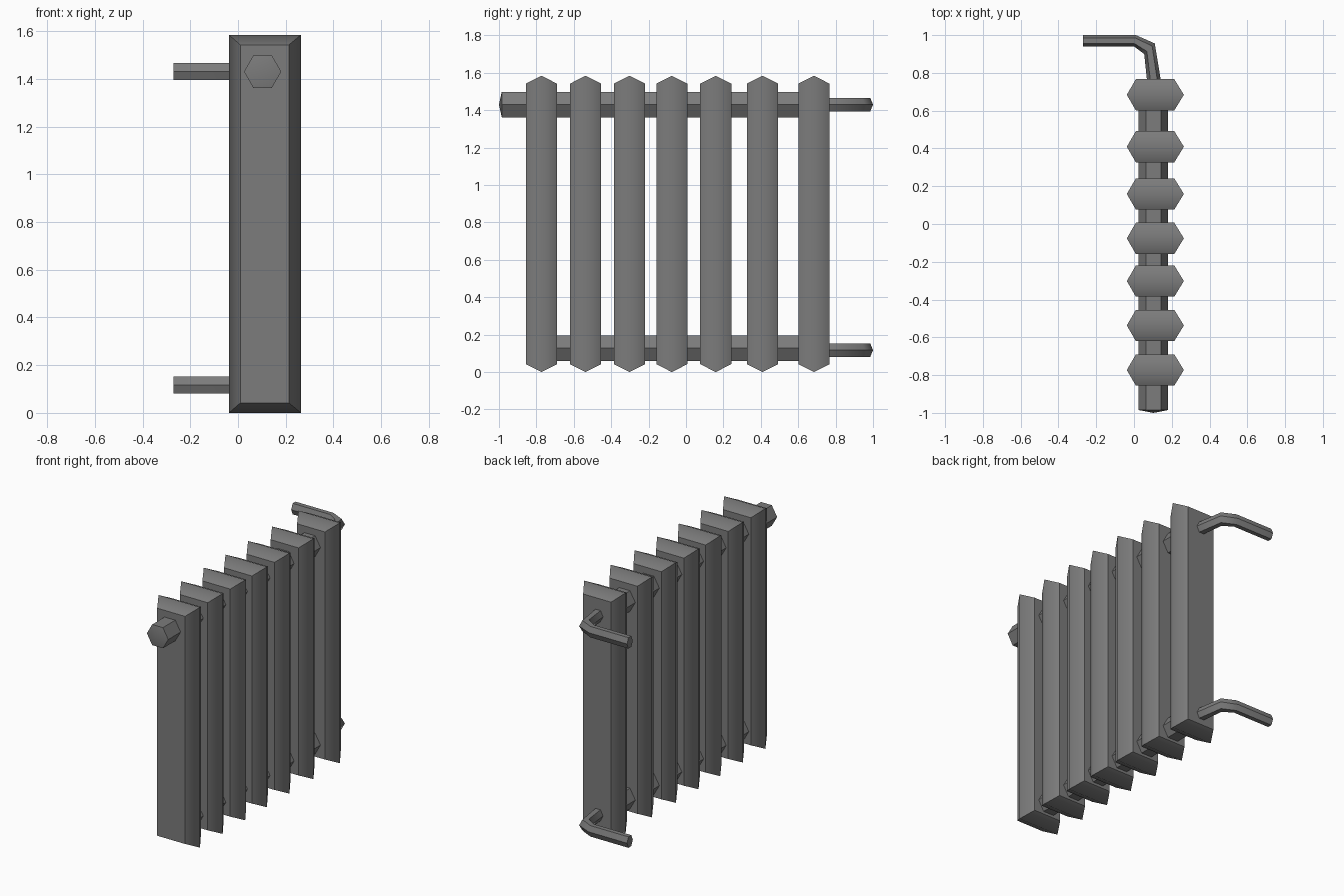
import bpy, bmesh, math
from mathutils import Vector

if "Cube" in bpy.data.objects:
    bpy.data.objects.remove(bpy.data.objects["Cube"])

iron = bpy.data.materials.new("dark_iron")
iron.diffuse_color = (0.2, 0.2, 0.2, 1)
iron.use_nodes = True
iron.node_tree.nodes["Principled BSDF"].inputs["Base Color"].default_value = iron.diffuse_color


def loft(name, rings, tip=None):
    """Skin a list of closed rings; tip = apex point on the first ring.
    Shading runs smoothly over the middle rings and the tip, all else is sharp."""
    bm = bmesh.new()
    loops = [[bm.verts.new(p) for p in r] for r in rings]
    n = len(loops[0])
    for a, b in zip(loops, loops[1:]):
        for i in range(n):
            j = (i + 1) % n
            bm.faces.new((a[i], a[j], b[j], b[i]))
    apex = None
    if tip:
        apex = bm.verts.new(tip)
        for i in range(n):
            bm.faces.new((loops[0][i], loops[0][(i + 1) % n], apex))
    else:
        bm.faces.new(loops[0])
    bm.faces.new(loops[-1])
    bmesh.ops.recalc_face_normals(bm, faces=bm.faces)
    middle = [set(r) for r in loops[1:-1]]
    for e in bm.edges:
        soft = apex in e.verts or any(set(e.verts) <= r for r in middle)
        e.smooth = soft
    for f in bm.faces:
        f.smooth = True
    me = bpy.data.meshes.new(name)
    bm.to_mesh(me)
    bm.free()
    me.materials.append(iron)
    ob = bpy.data.objects.new(name, me)
    bpy.context.collection.objects.link(ob)
    return ob


def rect(x0, x1, z0, z1, y):
    return [(x0, y, z0), (x1, y, z0), (x1, y, z1), (x0, y, z1)]


def hexagon(centre, side, half_height):
    """Hexagon with level top and bottom, corners along the side vector."""
    c, s = Vector(centre), Vector(side)
    up = Vector((0, 0, half_height / math.sin(math.pi / 3)))
    return [c + s * math.cos(k * math.pi / 3) + up * math.sin(k * math.pi / 3)
            for k in range(6)]


# Radiator fins: flat faces swelling to a soft ridge halfway through
for i, y in enumerate((-0.773, -0.537, -0.302, -0.076, 0.159, 0.409, 0.684)):
    loft(f"fin_{i + 1}", [
        rect(0.01, 0.213, 0.042, 1.542, y - 0.083),
        rect(-0.038, 0.264, 0.0, 1.584, y),
        rect(0.01, 0.213, 0.042, 1.542, y + 0.083)])

# Connecting pipes: the upper one pokes out in front with a shallow cap
for name, z, y0 in (("upper_pipe", 1.43, -0.985), ("lower_pipe", 0.128, -0.80)):
    loft(name, [hexagon((0.103, y, z), (0.078, 0, 0), 0.068) for y in (y0, 0.70)],
         tip=(0.103, y0 - 0.015, z))

# Bent supply pipes at the back: centre and half-width vector in plan
bend = [((-0.27, 0.97), (0, 0.03)),
        ((0.005, 0.97), (0.005, 0.03)),
        ((0.082, 0.928), (0.028, 0.028)),
        ((0.104, 0.77), (0.036, 0.003)),
        ((0.114, 0.69), (0.036, 0.003))]
for name, z in (("upper_supply_pipe", 1.43), ("lower_supply_pipe", 0.117)):
    loft(name, [hexagon((*c, z), (*s, 0), 0.036) for c, s in bend])
